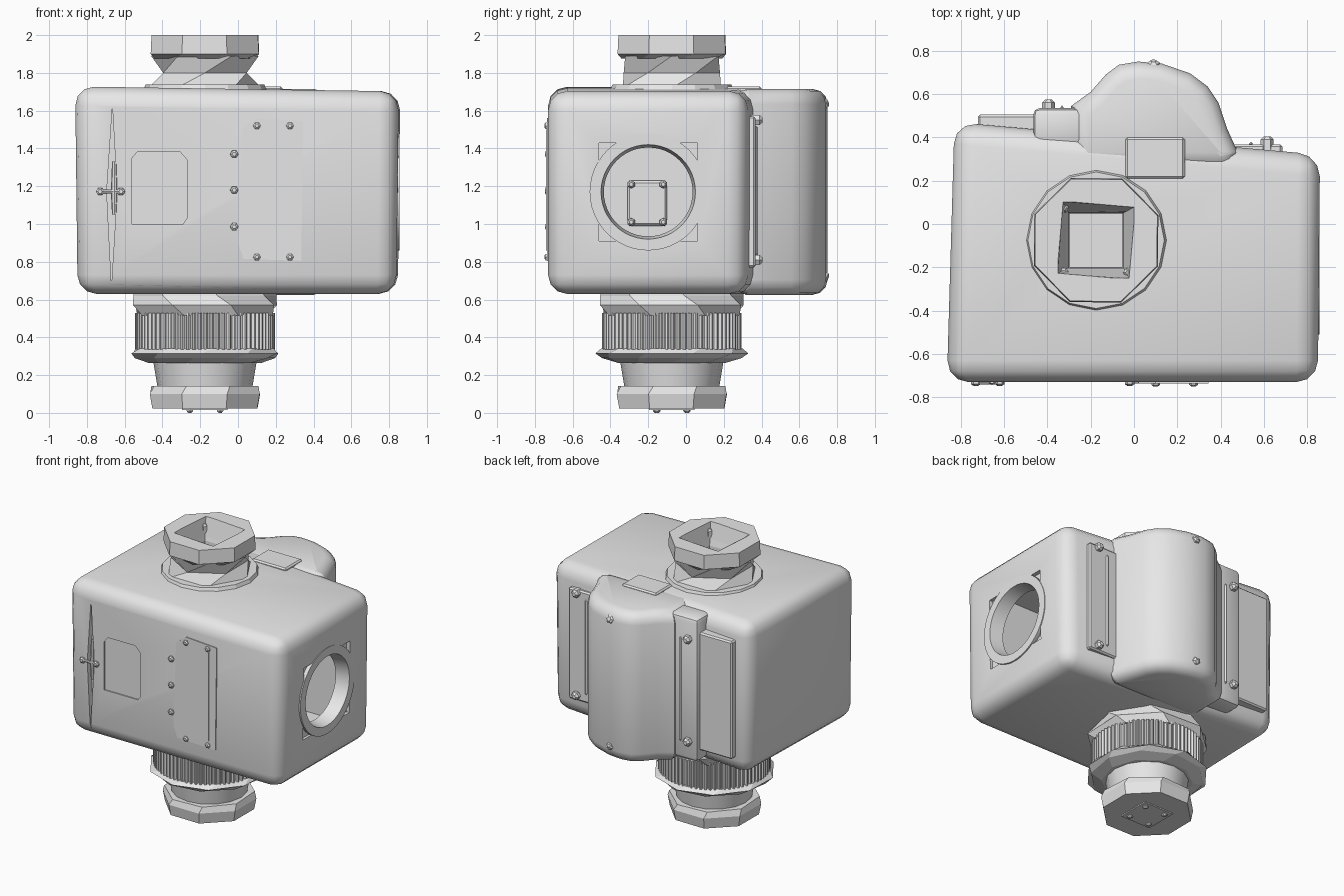
import bpy, bmesh, math
from mathutils import Matrix, Vector

cube = bpy.data.objects.get("Cube")
if cube:
    bpy.data.objects.remove(cube, do_unlink=True)

grey = bpy.data.materials.new("light_grey")
grey.use_nodes = True
grey.diffuse_color = (0.8, 0.8, 0.8, 1)
grey.node_tree.nodes["Principled BSDF"].inputs["Base Color"].default_value = (0.8, 0.8, 0.8, 1)

AX, AY = -0.175, -0.075   # vertical axis of the stem and top port


def make(name, bm):
    bmesh.ops.recalc_face_normals(bm, faces=bm.faces)
    mesh = bpy.data.meshes.new(name)
    bm.to_mesh(mesh)
    bm.free()
    mesh.materials.append(grey)
    obj = bpy.data.objects.new(name, mesh)
    bpy.context.collection.objects.link(obj)
    return obj


def activate(obj):
    bpy.ops.object.select_all(action='DESELECT')
    obj.select_set(True)
    bpy.context.view_layer.objects.active = obj


def smooth(obj, angle=35):
    activate(obj)
    bpy.ops.object.shade_smooth_by_angle(angle=math.radians(angle))


def prism(name, pts, axis, lo, hi):
    """Extrude a 2D outline along an axis (0 = x, 1 = y, 2 = z)."""
    bm = bmesh.new()

    def place(p, h):
        c = list(p)
        c.insert(axis, h)
        return bm.verts.new(c)
    a, b = [[place(p, h) for p in pts] for h in (lo, hi)]
    bm.faces.new(a)
    bm.faces.new(b)
    n = len(pts)
    for i in range(n):
        j = (i + 1) % n
        bm.faces.new((a[i], a[j], b[j], b[i]))
    return make(name, bm)


def box(name, x, y, z):
    return prism(name, [(x[0], y[0]), (x[1], y[0]), (x[1], y[1]), (x[0], y[1])], 2, *z)


def loft(name, rings, n, hollow=False, teeth=None, centre=(AX, AY)):
    """Stack rings of (radius, height, turn in degrees) with n sides."""
    bm = bmesh.new()
    loops = []
    for r, z, turn in rings:
        loop = []
        for i in range(n):
            t = math.tau * i / n + math.radians(turn)
            k = teeth[i % len(teeth)] if teeth else 1
            loop.append(bm.verts.new((centre[0] + r * k * math.cos(t),
                                      centre[1] + r * k * math.sin(t), z)))
        loops.append(loop)
    pairs = list(zip(loops, loops[1:]))
    if hollow:
        pairs.append((loops[-1], loops[0]))
    else:
        bm.faces.new(loops[0])
        bm.faces.new(loops[-1])
    for a, b in pairs:
        for i in range(n):
            j = (i + 1) % n
            bm.faces.new((a[i], a[j], b[j], b[i]))
    return make(name, bm)


def apply_mod(obj, kind, **props):
    activate(obj)
    mod = obj.modifiers.new(kind, kind)
    for key, value in props.items():
        setattr(mod, key, value)
    bpy.ops.object.modifier_apply(modifier=mod.name)


def bevel(obj, width, segments=3, angle=60, clamp=False):
    apply_mod(obj, 'BEVEL', width=width, segments=segments, limit_method='ANGLE',
              angle_limit=math.radians(angle), use_clamp_overlap=clamp)


def cut(obj, cutter):
    apply_mod(obj, 'BOOLEAN', operation='DIFFERENCE', object=cutter, solver='EXACT')


def drop(*objs):
    for o in objs:
        bpy.data.objects.remove(o, do_unlink=True)


def along(obj, direction, spot):
    """Turn a part built on z to face a direction, and move it."""
    turn = Vector((0, 0, 1)).rotation_difference(Vector(direction)).to_matrix().to_4x4()
    obj.data.transform(Matrix.Translation(spot) @ turn)
    return obj


def screw(name, spot, direction, r=0.022, h=0.03):
    return along(loft(name, [(r, -h, 0), (r, h * 0.5, 0), (r * 0.5, h, 0)], 6,
                      centre=(0, 0)), direction, spot)


# Hollow main housing with rounded edges
body = prism("housing", [(-0.865, -0.73), (0.85, -0.73), (0.86, 0.32), (-0.83, 0.47)], 2, 0.63, 1.715)
for v in body.data.vertices:
    if v.co.z > 1:
        v.co.z -= 0.015 * v.co.x
    else:
        v.co.x *= 0.985
bevel(body, 0.1)
cavity = box("cavity_cutter", (-0.77, 0.76), (-0.64, 0.25), (0.72, 1.62))
square = box("square_cutter", (0.825, 1), (-0.46, 0.06), (0.91, 1.43))
hole = along(loft("hole_cutter", [(0.28, -0.2, 0), (0.28, 0.2, 0)], 48, centre=(0, 0)),
             (1, 0, 0), (0.85, -0.2, 1.17))
slit = prism("slit_cutter", [(-0.67, 0.68), (-0.64, 1.17), (-0.665, 1.62), (-0.695, 1.17)], 1, -0.9, -0.69)
window = prism("window_cutter", [(-0.56, 1.0), (-0.29, 1.0), (-0.27, 1.03), (-0.27, 1.34), (-0.31, 1.385),
                                 (-0.53, 1.385), (-0.56, 1.35)], 1, -0.9, -0.722)
funnel = loft("funnel_cutter", [(0.17, 1.5, 45), (0.18, 1.85, 45), (0.25, 2.05, 40)], 4)
for c in (cavity, square, hole, slit, window, funnel):
    cut(body, c)
smooth(body)

# Side opening ring
ring = loft("side_port_ring", [(0.31, -0.02, 0), (0.31, 0.0, 0), (0.25, 0.0, 0), (0.235, -0.1, 0), (0.275, -0.1, 0)],
            48, hollow=True, centre=(0, 0))
smooth(along(ring, (1, 0, 0), (0.856, -0.2, 1.17)))

# Plate on the inner wall, seen through the side opening
inner = box("inner_plate", (-0.78, -0.73), (-0.31, -0.1), (0.99, 1.23))
bevel(inner, 0.012, 1)
for y in (-0.29, -0.12):
    for z in (1.01, 1.21):
        screw("inner_screw", (-0.73, y, z), (1, 0, 0))

# Top port: flange, twisted neck and nut with a square funnel
flange = loft("top_flange", [(0.33, 1.70, 0), (0.315, 1.738, 0)], 16)
neck = loft("top_neck", [(0.30, 1.72, 0), (0.255, 1.80, 30), (0.285, 1.89, 60)], 6)
nut = loft("top_nut", [(0.27, 1.875, 10), (0.31, 1.90, 22), (0.305, 2.0, 22)], 8)
for part in (flange, neck, nut):
    cut(part, funnel)
drop(cavity, square, hole, slit, window, funnel)
for sx, sy in ((-1, 1), (1, -1), (-1, -1)):
    screw("port_screw", (AX + sx * 0.15, AY + sy * 0.15, 1.93), (0, 0, 1), 0.025)

# Lower stem: collar, knurled ring, flange, neck and nut
loft("stem_collar", [(0.37, 0.70, 0), (0.385, 0.62, 10), (0.405, 0.57, 20), (0.375, 0.515, 28)], 8)
loft("knurled_ring", [(0.37, 0.335, 0), (0.37, 0.53, 0)], 288, teeth=(1, 1, 0.965, 0.965))
loft("stem_flange", [(0.30, 0.265, 0), (0.375, 0.29, 8), (0.405, 0.315, 16), (0.375, 0.342, 24)], 10)
smooth(loft("stem_neck", [(0.25, 0.13, 0), (0.255, 0.16, 0), (0.275, 0.28, 0)], 16))
loft("stem_nut", [(0.30, 0.022, 22), (0.315, 0.10, 22), (0.30, 0.142, 26)], 8)
loft("stem_plate", [(0.17, 0.014, 45), (0.17, 0.03, 45)], 4)
for sx in (-1, 1):
    for sy in (-1, 1):
        screw("stem_screw", (AX + sx * 0.08, AY + sy * 0.08, 0.02), (0, 0, -1), 0.02, 0.02)

# Rounded grip on the back
grip = prism("rear_grip", [(-0.29, 0.25), (-0.29, 0.545), (-0.2, 0.61), (-0.13, 0.69), (-0.07, 0.735),
                           (0.02, 0.75), (0.13, 0.74), (0.26, 0.695), (0.34, 0.635), (0.39, 0.56),
                           (0.43, 0.44), (0.48, 0.33), (0.48, 0.25)], 2, 0.625, 1.715)
bevel(grip, 0.08)
smooth(grip)

# Screwed strips on both sides of the grip
wide = box("grip_strip_right", (-0.465, -0.2), (0.36, 0.535), (0.67, 1.70))
bevel(wide, 0.03, 2)
smooth(wide)
for name, xs, ys, zs in (("grip_strip_left", (0.4, 0.685), (0.3, 0.368), (0.77, 1.57)),
                         ("rear_side_plate", (-0.72, -0.44), (0.4, 0.505), (0.75, 1.6)),
                         ("top_block", (-0.04, 0.235), (0.21, 0.4), (1.6, 1.728)),
                         ("strip_rib_left", (0.53, 0.55), (0.36, 0.38), (0.83, 1.52)),
                         ("strip_rib_right", (-0.34, -0.325), (0.52, 0.548), (0.8, 1.55))):
    bevel(box(name, xs, ys, zs), 0.01, 1)
for z in (0.81, 1.55):
    screw("strip_screw", (0.615, 0.375, z), (0, 1, 0), 0.03)
    screw("strip_screw", (-0.395, 0.545, z), (0, 1, 0), 0.03)
    screw("grip_screw", (0.09, 0.735, z + (0.09 if z > 1 else -0.09)), (0, 1, 0.4 if z > 1 else -0.4), 0.03, 0.02)

# Front cover plate with screws and seam
prism("front_plate", [(0.03, 0.815), (0.335, 0.805), (0.345, 1.545), (0.10, 1.56), (0.02, 1.5), (0.0, 0.9)],
      1, -0.737, -0.7)
box("front_plate_seam", (0.278, 0.284), (-0.741, -0.72), (0.86, 1.5))
for x in (0.1, 0.275):
    for z in (0.825, 1.52):
        screw("plate_screw", (x, -0.735, z), (0, -1, 0), 0.02, 0.015)
for z in (0.985, 1.18, 1.37):
    screw("hinge_screw", (-0.02, -0.732, z), (0, -1, 0), 0.022, 0.015)

# Small cross latch over the front slit
along(loft("latch_bar", [(0.01, -0.07, 0), (0.01, 0.07, 0)], 8, centre=(0, 0)), (1, 0, 0), (-0.67, -0.732, 1.172))
loft("latch_pin", [(0.012, 1.05, 0), (0.018, 1.17, 0), (0.012, 1.33, 0)], 8, centre=(-0.655, -0.725))
for x in (-0.73, -0.62):
    screw("latch_knob", (x, -0.732, 1.172), (0, -1, 0), 0.022, 0.015)
